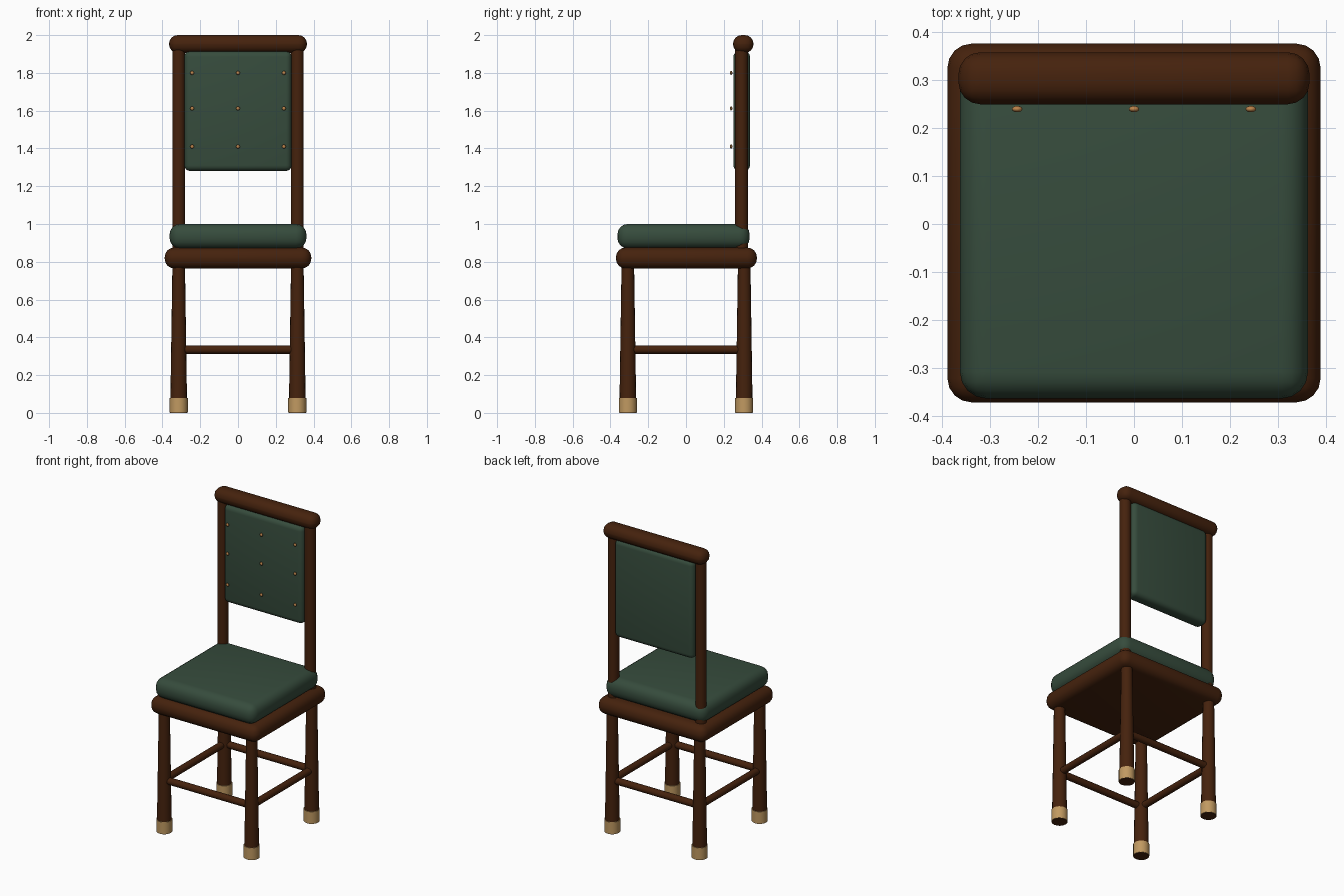
import bpy
from math import pi, radians

cube = bpy.data.objects.get("Cube")
if cube:
    bpy.data.objects.remove(cube, do_unlink=True)


def material(name, colour):
    mat = bpy.data.materials.new(name)
    mat.use_nodes = True
    mat.diffuse_color = (*colour, 1)
    bsdf = next(n for n in mat.node_tree.nodes if n.type == 'BSDF_PRINCIPLED')
    bsdf.inputs["Base Color"].default_value = (*colour, 1)
    return mat


wood = material("dark_brown_wood", (0.06, 0.016, 0.004))
leather = material("green_leather", (0.037, 0.072, 0.046))
brass = material("brass", (0.53, 0.32, 0.12))
copper = material("warm_brass", (0.5, 0.23, 0.07))


def finish(name, mat, angle=40):
    obj = bpy.context.object
    obj.name = name
    obj.data.materials.append(mat)
    bpy.ops.object.shade_smooth_by_angle(angle=radians(angle))
    return obj


def soft_box(name, mat, centre, size, bevel, segments=4):
    """Box with rounded edges."""
    bpy.ops.mesh.primitive_cube_add(size=1, location=centre)
    bpy.context.object.scale = size
    bpy.ops.object.transform_apply(location=False, rotation=False, scale=True)
    mod = bpy.context.object.modifiers.new("round_edges", 'BEVEL')
    mod.width = bevel
    mod.segments = segments
    bpy.ops.object.modifier_apply(modifier=mod.name)
    return finish(name, mat)


def turned(name, mat, x, y, z0, z1, r0, r1):
    """Upright round part, tapering from r0 to r1."""
    bpy.ops.mesh.primitive_cone_add(vertices=16, radius1=r0, radius2=r1,
                                    depth=z1 - z0, location=(x, y, (z0 + z1) / 2))
    return finish(name, mat)


def rod(name, centre, length, rotation):
    bpy.ops.mesh.primitive_cylinder_add(vertices=12, radius=0.022, depth=length,
                                        location=centre, rotation=rotation)
    return finish(name, wood)


LEG_X, LEG_Y, POST_Y = 0.314, 0.308, 0.294

# Seat
soft_box("seat_frame", wood, (0, 0.002, 0.82), (0.776, 0.746, 0.11), 0.05)
soft_box("seat_cushion", leather, (0, -0.013, 0.935), (0.724, 0.7, 0.13), 0.055)

# Legs with brass feet, and the stretchers between them
for side, sx in (("left", 1), ("right", -1)):
    for end, sy in (("front", -1), ("back", 1)):
        x, y = sx * LEG_X, sy * LEG_Y
        turned(f"{end}_{side}_leg", wood, x, y, 0, 0.8, 0.045, 0.033)
        turned(f"{end}_{side}_foot", brass, x, y, 0.002, 0.08, 0.048, 0.048)
    rod(f"{side}_stretcher", (sx * LEG_X, 0, 0.335), 2 * LEG_Y, (pi / 2, 0, 0))
    turned(f"{side}_back_post", wood, sx * LEG_X, POST_Y, 0.85, 1.95, 0.034, 0.034)
for end, sy in (("front", -1), ("back", 1)):
    rod(f"{end}_stretcher", (0, sy * LEG_Y, 0.335), 2 * LEG_X, (0, pi / 2, 0))

# Backrest
soft_box("top_rail", wood, (0, 0.303, 1.953), (0.73, 0.108, 0.094), 0.045)
soft_box("back_panel", leather, (0, 0.295, 1.598), (0.568, 0.088, 0.634), 0.03)

# Buttons on the backrest
for row, z in enumerate((1.41, 1.612, 1.8)):
    for col, x in enumerate((-0.243, 0, 0.243)):
        bpy.ops.mesh.primitive_uv_sphere_add(segments=8, ring_count=6, radius=0.011,
                                             location=(x, 0.239, z), rotation=(pi / 2, 0, 0))
        bpy.context.object.scale = (1, 1, 0.6)
        finish(f"button_{row}_{col}", copper, 60)
